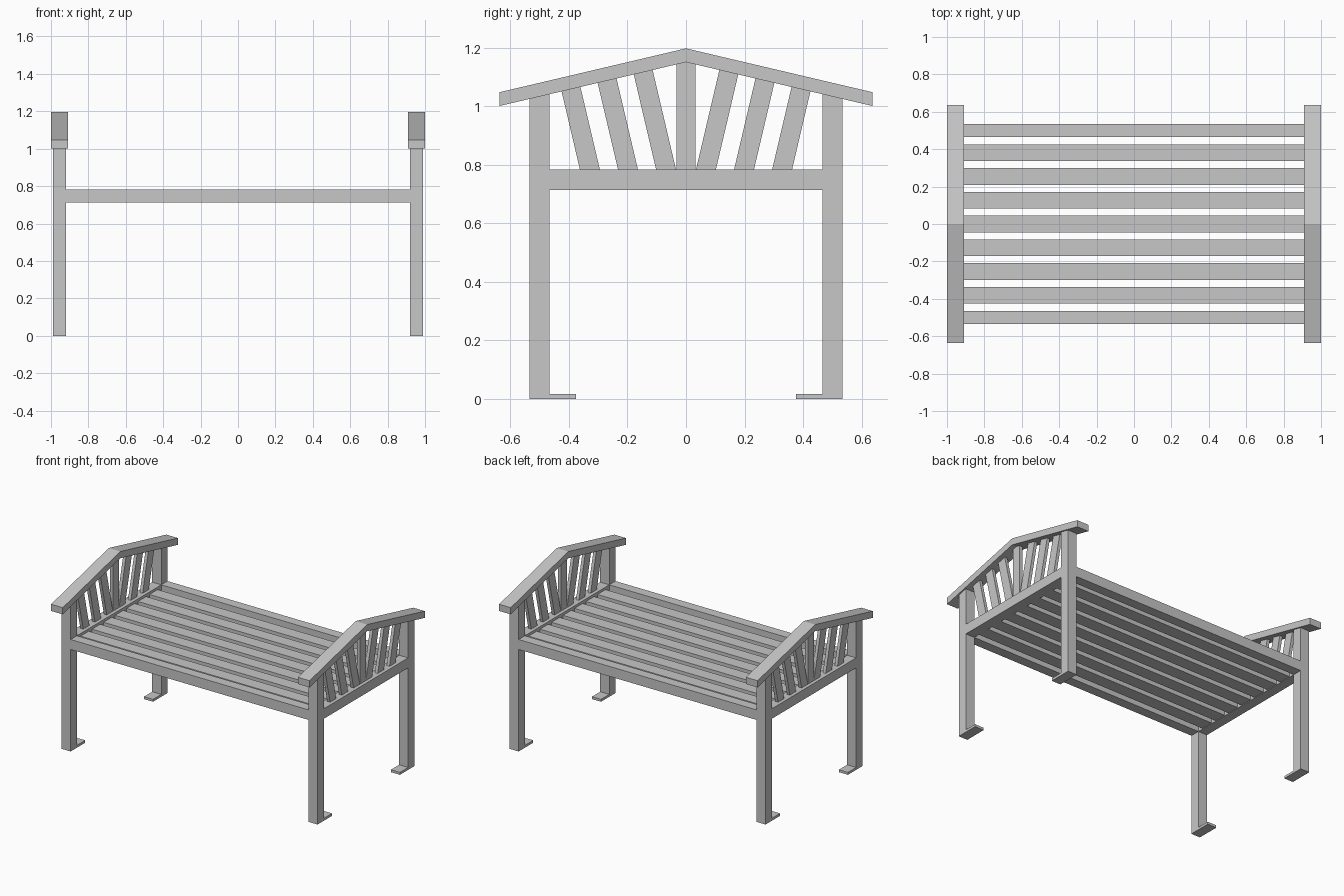
import bpy
import bmesh

old = bpy.data.objects.get("Cube")
if old:
    bpy.data.objects.remove(old, do_unlink=True)

grey = bpy.data.materials.new("plain grey")
grey.use_nodes = True
grey.diffuse_color = (0.57, 0.57, 0.57, 1)
grey.node_tree.nodes["Principled BSDF"].inputs["Base Color"].default_value = grey.diffuse_color

# Main sizes
LEG_X, LEG_IN, LEG_OUT = 0.955, 0.466, 0.535
LEG_W = 0.07
RAIL_LOW, RAIL_TOP = 0.713, 0.783
SLOPE = 0.235
PEAK, CAP_THICK, CAP_END = 1.197, 0.047, 0.637
SPINDLE_THICK = 0.022


def cap_under(y):
    """Height of the underside of the sloping cap."""
    return PEAK - CAP_THICK - SLOPE * abs(y)


def panel(name, profile, x, width):
    """Extrude a side profile of (y, z) points along x."""
    bm = bmesh.new()
    face = bm.faces.new([bm.verts.new((x - width / 2, y, z)) for y, z in profile])
    grown = bmesh.ops.extrude_face_region(bm, geom=[face])["geom"]
    moved = [v for v in grown if isinstance(v, bmesh.types.BMVert)]
    bmesh.ops.translate(bm, verts=moved, vec=(width, 0, 0))
    bmesh.ops.recalc_face_normals(bm, faces=bm.faces)
    mesh = bpy.data.meshes.new(name)
    bm.to_mesh(mesh)
    bm.free()
    mesh.materials.append(grey)
    obj = bpy.data.objects.new(name, mesh)
    bpy.context.collection.objects.link(obj)


def bar(name, y0, y1, z0, z1, x, width):
    panel(name, [(y0, z0), (y1, z0), (y1, z1), (y0, z1)], x, width)


def spindle_profile(foot, width, lean):
    """Slanted spindle, cut to meet the underside of the cap."""
    profile = [(foot, RAIL_TOP), (foot + width, RAIL_TOP)]
    for y in (foot + width, foot):
        # Where the leaning edge crosses the sloping cap
        rise = (cap_under(y) - RAIL_TOP) / (1 + SLOPE * lean)
        profile.append((y + lean * rise, RAIL_TOP + rise))
    return profile


for side, sx in (("left", 1), ("right", -1)):
    x = sx * LEG_X
    # Gabled cap along the top of the end
    panel(side + "_end_cap", [
        (-CAP_END, cap_under(CAP_END)), (0, cap_under(0)), (CAP_END, cap_under(CAP_END)),
        (CAP_END, cap_under(CAP_END) + CAP_THICK), (0, PEAK),
        (-CAP_END, cap_under(CAP_END) + CAP_THICK)], x, 0.09)
    # End rail and upright centre spindle
    bar(side + "_end_rail", -LEG_IN, LEG_IN, RAIL_LOW, RAIL_TOP, x, LEG_W)
    panel(side + "_centre_spindle", [
        (-0.033, RAIL_TOP), (0.033, RAIL_TOP), (0.033, cap_under(0.033)),
        (0, cap_under(0)), (-0.033, cap_under(0.033))], x, SPINDLE_THICK)
    for end, sy in (("back", 1), ("front", -1)):
        # Leg cut to the cap slope, with its foot plate
        panel(f"{side}_{end}_leg", [
            (sy * LEG_IN, 0), (sy * LEG_OUT, 0),
            (sy * LEG_OUT, cap_under(LEG_OUT)), (sy * LEG_IN, cap_under(LEG_IN))], x, LEG_W)
        bar(f"{side}_{end}_foot", sy * 0.375, sy * LEG_IN, 0, 0.017, x, LEG_W)
        # Fanned spindles
        for i in range(3):
            points = spindle_profile(0.034 + 0.13 * i, 0.068, SLOPE)
            panel(f"{side}_{end}_spindle_{i + 1}", [(sy * y, z) for y, z in points],
                  x, SPINDLE_THICK)

# Long rails at front and back
span = 2 * LEG_X - LEG_W
for end, sy in (("back", 1), ("front", -1)):
    bar(end + "_rail", sy * LEG_IN, sy * LEG_OUT, RAIL_LOW, RAIL_TOP, 0, span)

# Thick seat slats set low between the rails
for i in range(-3, 4):
    y = 0.127 * i
    bar(f"seat_slat_{i + 4}", y - 0.045, y + 0.045, RAIL_LOW + 0.004, RAIL_TOP - 0.018, 0, span)
